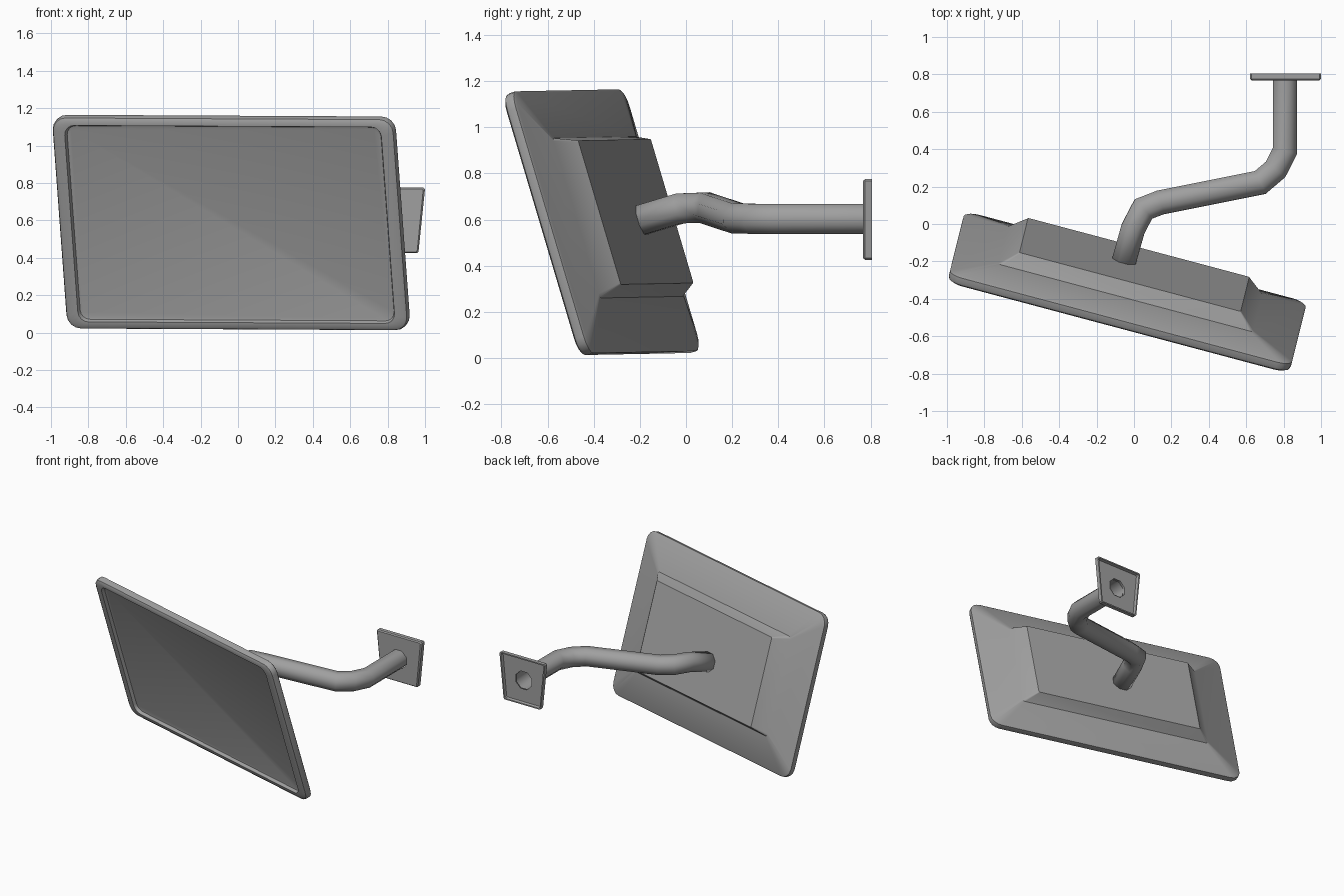
import bpy, bmesh, math
from mathutils import Vector, Matrix

if "Cube" in bpy.data.objects:
    bpy.data.objects.remove(bpy.data.objects["Cube"])

grey = bpy.data.materials.new("mid_grey")
grey.diffuse_color = (0.35, 0.35, 0.35, 1)
grey.use_nodes = True
grey.node_tree.nodes["Principled BSDF"].inputs["Base Color"].default_value = grey.diffuse_color


def rounded_rect(hx, hy, r, seg):
    """Outline of a rounded rectangle, seg arc steps per corner."""
    pts = []
    for k, (sx, sy) in enumerate([(1, 1), (-1, 1), (-1, -1), (1, -1)]):
        for i in range(seg + 1):
            a = math.radians(90 * (k + i / seg))
            pts.append((sx * (hx - r) + r * math.cos(a), sy * (hy - r) + r * math.sin(a)))
    return pts


def skin(name, rings, cap_start, cap_end, matrix=Matrix()):
    """Join rings of equal point count into one surface."""
    bm = bmesh.new()
    loops = [[bm.verts.new(p) for p in ring] for ring in rings]
    n = len(loops[0])
    for a, b in zip(loops, loops[1:]):
        for i in range(n):
            j = (i + 1) % n
            bm.faces.new((a[i], b[i], b[j], a[j]))
    if cap_start:
        bm.faces.new(loops[0])
    if cap_end:
        bm.faces.new(loops[-1][::-1])
    bmesh.ops.recalc_face_normals(bm, faces=bm.faces)
    me = bpy.data.meshes.new(name)
    bm.to_mesh(me)
    bm.free()
    me.materials.append(grey)
    ob = bpy.data.objects.new(name, me)
    ob.matrix_world = matrix
    bpy.context.collection.objects.link(ob)
    bpy.ops.object.select_all(action='DESELECT')
    ob.select_set(True)
    bpy.context.view_layer.objects.active = ob
    return ob


def stack(profile, seg, taper=0.0):
    """Rounded rectangles (half width, half height, radius, depth behind front)."""
    return [[(x * (1 + taper * y), y, -d) for x, y in rounded_rect(hx, hy, r, seg)]
            for hx, hy, r, d in profile]


def rot(deg, axis):
    return Matrix.Rotation(math.radians(deg), 4, axis)


# Monitor: recessed screen, bezel, rim, sloping back and raised housing
monitor_profile = [
    (0.858, 0.531, 0.045, 0.025),
    (0.868, 0.541, 0.050, 0.022),
    (0.876, 0.549, 0.055, 0.000),
    (0.922, 0.573, 0.060, 0.000),
    (0.940, 0.588, 0.072, 0.009),
    (0.946, 0.593, 0.076, 0.022),
    (0.946, 0.593, 0.076, 0.050),
    (0.935, 0.582, 0.070, 0.058),
    (0.705, 0.362, 0.020, 0.108),
    (0.612, 0.326, 0.008, 0.190),
]
place = Matrix.Translation((-0.045, -0.393, 0.578)) @ rot(-15, 'Z') @ rot(107, 'X') @ rot(-0.3, 'Z')
skin("monitor", stack(monitor_profile, 4), True, True, place)
bpy.ops.object.shade_smooth_by_angle(angle=math.radians(30))

# Wall plate: tapered shallow tray with an octagonal cable hole
OCT = 0.065
OCT_R = OCT * (1 - math.tan(math.radians(22.5)))
plate_profile = [
    (OCT, OCT, OCT_R, 0.768),
    (0.164, 0.168, 0.006, 0.768),
    (0.1725, 0.175, 0.008, 0.776),
    (0.1725, 0.175, 0.008, 0.805),
    (0.163, 0.166, 0.006, 0.805),
    (0.158, 0.161, 0.006, 0.785),
    (OCT, OCT, OCT_R, 0.785),
]
skin("wall_plate", stack(plate_profile, 1, 0.6), False, False,
     Matrix.Translation((0.81, 0, 0.6)) @ rot(90, 'X'))
bpy.ops.object.shade_smooth_by_angle(angle=math.radians(30))

# Bent support arm: octagonal tube mitred at every bend
path = [Vector(p) for p in [
    (0.807, 0.785, 0.603), (0.807, 0.39, 0.603), (0.757, 0.292, 0.603),
    (0.675, 0.222, 0.605), (0.14, 0.115, 0.64), (0.05, 0.08, 0.652),
    (-0.005, -0.025, 0.648), (-0.068, -0.25, 0.58)]]
ring = [Vector((path[0].x + x, path[0].y, path[0].z + z))
        for x, z in rounded_rect(OCT, OCT, OCT_R, 1)]
rings = [ring]
for i in range(1, len(path)):
    d = (path[i] - path[i - 1]).normalized()
    nxt = (path[i + 1] - path[i]).normalized() if i + 1 < len(path) else d
    n = d + nxt
    ring = [p + d * ((path[i] - p).dot(n) / d.dot(n)) for p in ring]
    rings.append(ring)
skin("support_arm", rings, False, True)
bpy.ops.object.shade_smooth()
